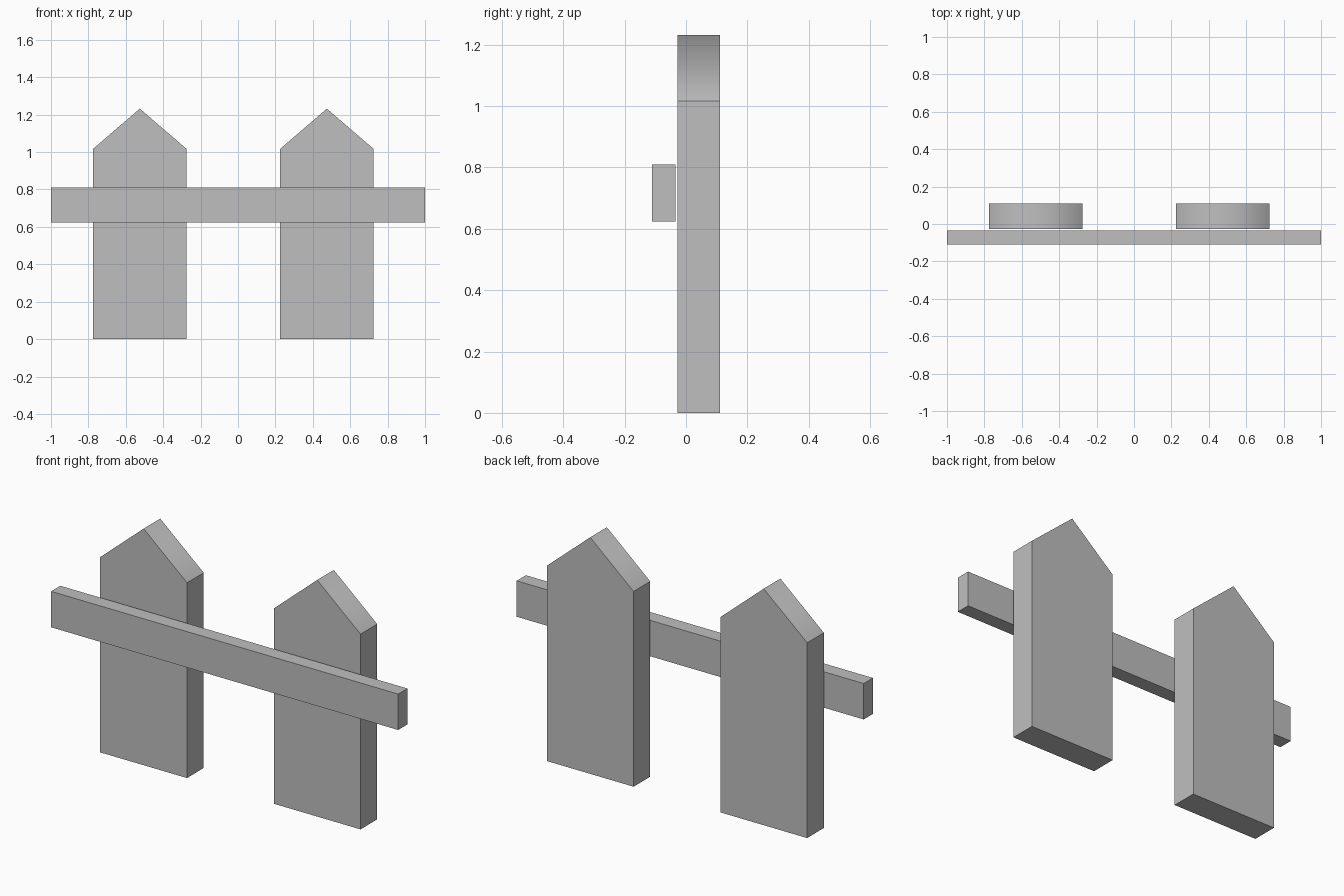
import bpy

if "Cube" in bpy.data.objects:
    bpy.data.objects.remove(bpy.data.objects["Cube"], do_unlink=True)

# Single flat grey
GREY = (0.52, 0.52, 0.52, 1.0)
grey = bpy.data.materials.new("plain_grey")
grey.use_nodes = True
grey.diffuse_color = GREY
grey.node_tree.nodes["Principled BSDF"].inputs["Base Color"].default_value = GREY


def extrude_profile(name, profile, y_front, y_back, smooth_sides=()):
    """Extrude an anticlockwise (x, z) outline along y; listed sides shade smooth."""
    n = len(profile)
    verts = [(x, y, z) for y in (y_front, y_back) for x, z in profile]
    sides = [(i, i + n, (i + 1) % n + n, (i + 1) % n) for i in range(n)]
    caps = [tuple(range(n)), tuple(reversed(range(n, 2 * n)))]
    mesh = bpy.data.meshes.new(name)
    mesh.from_pydata(verts, [], sides + caps)
    mesh.materials.append(grey)
    for i, face in enumerate(mesh.polygons):
        face.use_smooth = i in smooth_sides
    mesh.update()
    obj = bpy.data.objects.new(name, mesh)
    bpy.context.collection.objects.link(obj)
    return obj


# Pointed pickets, the two top slopes softly shaded across the ridge
HALF = 0.25
for name, cx in (("right_picket", -0.525), ("left_picket", 0.475)):
    outline = [(cx - HALF, 0), (cx + HALF, 0), (cx + HALF, 1.017),
               (cx, 1.232), (cx - HALF, 1.017)]
    extrude_profile(name, outline, -0.027, 0.11, smooth_sides=(2, 3))

# Cross rail standing just clear of the picket fronts
extrude_profile("cross_rail", [(-1, 0.623), (1, 0.623), (1, 0.81), (-1, 0.81)],
                -0.11, -0.034)
